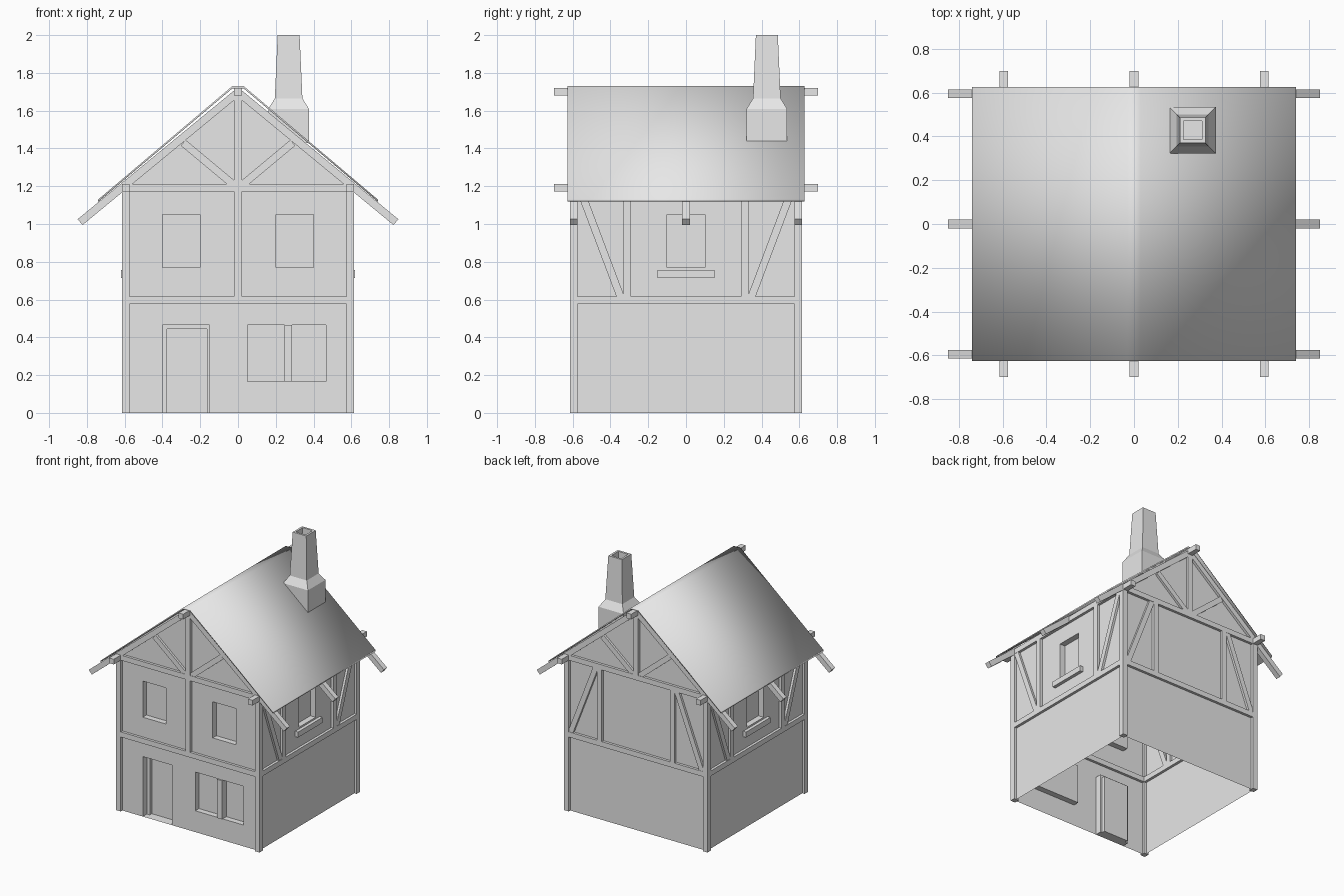
import bpy, bmesh, math
from mathutils import Matrix, Vector

if "Cube" in bpy.data.objects:
    bpy.data.objects.remove(bpy.data.objects["Cube"])

grey = bpy.data.materials.new("plain_grey")
grey.use_nodes = True
grey.diffuse_color = (0.8, 0.8, 0.8, 1)
grey.node_tree.nodes["Principled BSDF"].inputs["Base Color"].default_value = (0.8, 0.8, 0.8, 1)

W = 0.595          # wall plane
T = 0.04           # timber thickness
FRONT, RIGHT, BACK, LEFT = (math.radians(a) for a in (0, 90, 180, 270))


def finish(name, bm, turn=0.0):
    bmesh.ops.remove_doubles(bm, verts=bm.verts, dist=0.0001)
    bm.transform(Matrix.Rotation(turn, 4, 'Z'))
    mesh = bpy.data.meshes.new(name)
    bm.to_mesh(mesh)
    bm.free()
    mesh.materials.append(grey)
    ob = bpy.data.objects.new(name, mesh)
    bpy.context.collection.objects.link(ob)
    return ob


def box(name, lo, hi, turn=0.0):
    lo, hi = Vector(lo), Vector(hi)
    bm = bmesh.new()
    bmesh.ops.create_cube(bm, size=1, matrix=Matrix.Translation((lo + hi) / 2)
                          @ Matrix.Diagonal((*(hi - lo), 1)))
    return finish(name, bm, turn)


def timber(name, a, b, turn=0.0, y=-W, depth=T, width=T):
    """Square beam from a to b, both (x, z), lying in the plane y."""
    a, b = Vector((a[0], y, a[1])), Vector((b[0], y, b[1]))
    d = b - a
    bm = bmesh.new()
    bmesh.ops.create_cube(bm, size=1, matrix=Matrix.Translation((a + b) / 2)
                          @ Matrix.Rotation(-math.atan2(d.z, d.x), 4, 'Y')
                          @ Matrix.Diagonal((d.length, depth, width, 1)))
    return finish(name, bm, turn)


def ring(bm, r, y):
    x0, x1, z0, z1 = r
    return [bm.verts.new((x, y, z)) for x, z in ((x0, z0), (x1, z0), (x1, z1), (x0, z1))]


def bridge(bm, a, b):
    for i in range(len(a)):
        j = (i + 1) % len(a)
        bm.faces.new((a[i], a[j], b[j], b[i]))


def wall(name, turn, openings=(), gable=False):
    """Thin wall sheet; every opening is a list of (rectangle, depth) steps."""
    bm = bmesh.new()
    top = 1.2
    holes = [o[0][0] for o in openings]
    xs = sorted({-W, 0.0, W} | {v for h in holes for v in h[:2]})
    zs = sorted({0.0, top} | {v for h in holes for v in h[2:]})
    for x0, x1 in zip(xs, xs[1:]):
        for z0, z1 in zip(zs, zs[1:]):
            cx, cz = (x0 + x1) / 2, (z0 + z1) / 2
            if not any(h[0] < cx < h[1] and h[2] < cz < h[3] for h in holes):
                bm.faces.new(ring(bm, (x0, x1, z0, z1), -W))
    if gable:
        bm.faces.new([bm.verts.new((x, -W, z)) for x, z in ((-W, top), (W, top), (0, 1.7))])
    for steps in openings:
        prev = ring(bm, steps[0][0], -W)
        for r, depth in steps:
            cur = ring(bm, r, -W + depth)
            bridge(bm, prev, cur)
            prev = cur
        bm.faces.new(prev)
    return finish(name, bm, turn)


# Walls with recessed windows and door
def window(x0, x1, z0, z1):
    return [((x0, x1, z0, z1), 0.045)]


door_outer, door_inner = (-0.4, -0.15, 0, 0.465), (-0.375, -0.165, 0, 0.445)
door = [(door_outer, 0.05), (door_inner, 0.05), (door_inner, 0.075)]
wall("front_wall", FRONT, [window(-0.4, -0.2, 0.77, 1.05), window(0.2, 0.4, 0.77, 1.05),
                           window(0.05, 0.465, 0.165, 0.465), door], gable=True)
wall("back_wall", BACK, gable=True)
for side, turn in (("right", RIGHT), ("left", LEFT)):
    wall(side + "_wall", turn, [window(-0.1, 0.1, 0.77, 1.05)])
    box(side + "_window_sill", (-0.15, -0.62, 0.715), (0.15, -W, 0.757), turn)
box("window_mullion", (0.245, -0.605, 0.165), (0.285, -0.55, 0.465))

# Corner posts and middle rail
for i, turn in enumerate((FRONT, RIGHT, BACK, LEFT)):
    box(f"corner_post_{i}", (-0.615, -0.615, 0), (-0.575, -0.575, 1.2), turn)
    timber(f"middle_rail_{i}", (-0.58, 0.597), (0.58, 0.597), turn)

# Front centre post
timber("front_centre_post", (0, 0.6), (0, 1.2))

# Upper storey posts and braces; the back braces lean the other way
for name, turn, low, high in (("right", RIGHT, 0.345, 0.56), ("left", LEFT, 0.345, 0.56),
                              ("back", BACK, 0.565, 0.345)):
    for s in (-1, 1):
        timber(f"{name}_stud_{s}", (s * 0.312, 0.6), (s * 0.312, 1.2), turn)
        timber(f"{name}_brace_{s}", (s * low, 0.61), (s * high, 1.18), turn, depth=0.035)

# Gable timbers
for name, turn in (("front", FRONT), ("back", BACK)):
    timber(name + "_tie_beam", (-0.6, 1.192), (0.6, 1.192), turn)
    timber(name + "_king_post", (0, 1.2), (0, 1.69), turn)
    for s in (-1, 1):
        timber(f"{name}_gable_brace_{s}", (s * 0.02, 1.205), (s * 0.29, 1.43), turn, depth=0.035)

# Purlins that stick out past the gables
for name, x, z in (("ridge", 0, 1.70), ("left_eave", 0.595, 1.192), ("right_eave", -0.595, 1.192)):
    box(name + "_purlin", (x - 0.02, -0.7, z - 0.02), (x + 0.02, 0.7, z + 0.02))

# Rafters
for i, y in enumerate((-W, 0, W)):
    for s in (-1, 1):
        timber(f"rafter_{i}_{s}", (0, 1.698), (s * 0.836, 1.01), y=y)

# Roof sheet
bm = bmesh.new()
half = [(0.74, 1.13), (0.03, 1.73)]
top = [(-x, z) for x, z in half] + half[::-1]
outline = top + [(x, z - 0.012) for x, z in top[::-1]]
ends = [[bm.verts.new((x, y, z)) for x, z in outline] for y in (-0.627, 0.627)]
bridge(bm, *ends)
n = len(outline)
for e in ends:
    for i in range(3):
        bm.faces.new((e[i], e[i + 1], e[n - 2 - i], e[n - 1 - i]))
bmesh.ops.recalc_face_normals(bm, faces=bm.faces)
for f in bm.faces:
    f.smooth = True
finish("roof", bm)

# Chimney with a hollow top
bm = bmesh.new()
rings = []
for r, z in ((0.107, 1.43), (0.107, 1.61), (0.073, 1.665), (0.058, 2.0), (0.042, 2.0), (0.042, 1.9)):
    rings.append([bm.verts.new((0.268 + i * r, 0.428 + j * r, z))
                  for i, j in ((-1, -1), (1, -1), (1, 1), (-1, 1))])
for a, b in zip(rings, rings[1:]):
    bridge(bm, a, b)
bm.faces.new(rings[0][::-1])
bm.faces.new(rings[-1])
finish("chimney", bm)
